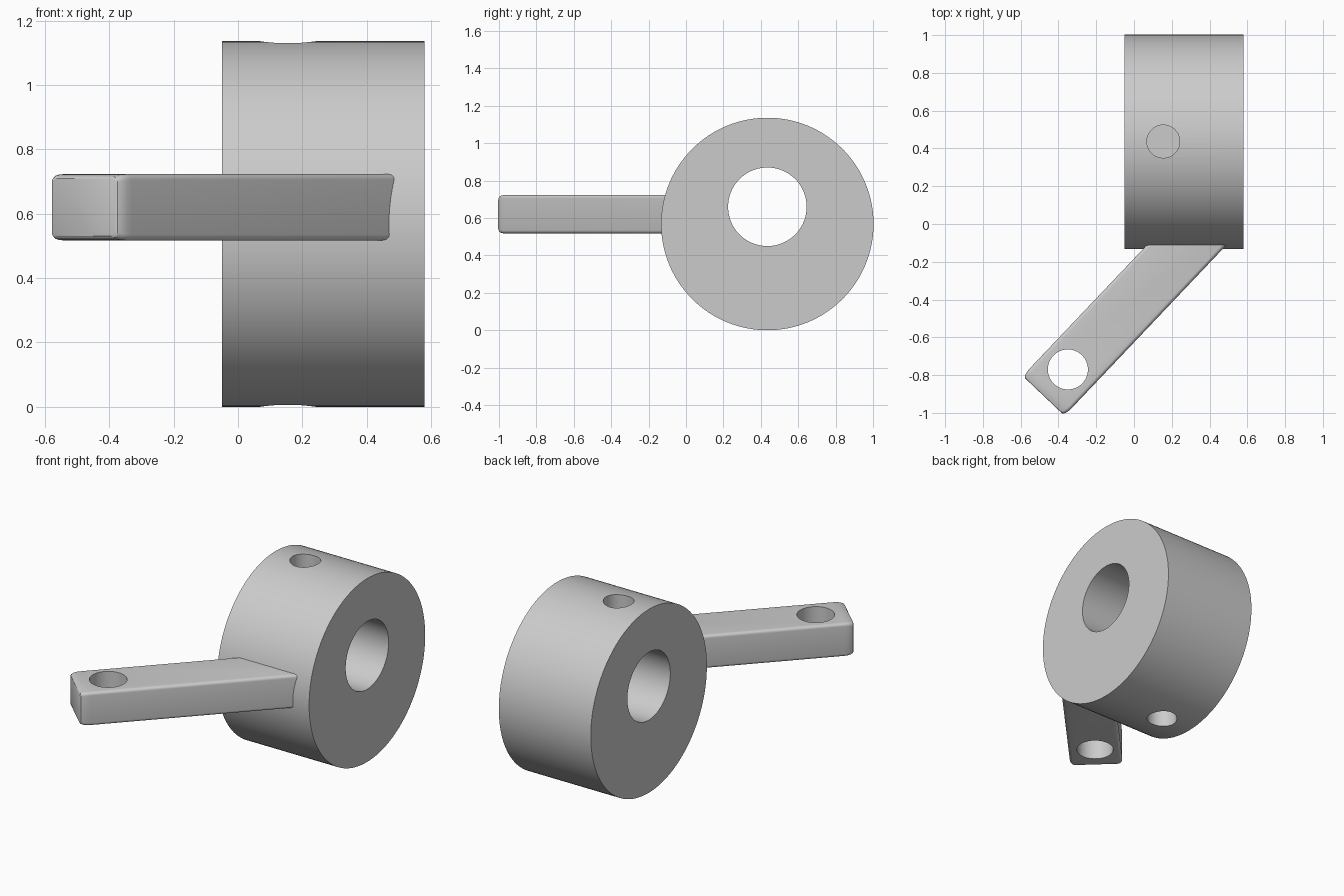
import bpy, bmesh
from math import pi, cos, sin
from mathutils import Vector

cube = bpy.data.objects.get("Cube")
if cube:
    bpy.data.objects.remove(cube, do_unlink=True)

steel = bpy.data.materials.new("plain grey")
steel.use_nodes = True
steel.diffuse_color = (0.6, 0.6, 0.6, 1)
steel.node_tree.nodes["Principled BSDF"].inputs["Base Color"].default_value = (0.6, 0.6, 0.6, 1)


def cylinder(name, center, radius, depth, along_x=False, sides=64):
    bpy.ops.mesh.primitive_cylinder_add(vertices=sides, radius=radius, depth=depth, location=center,
                                        rotation=(0, pi / 2 if along_x else 0, 0))
    obj = bpy.context.object
    obj.name = name
    return obj


def drill(obj, cutters):
    """Cut every cutter out of the part, then drop the cutters."""
    for c in cutters:
        c.hide_render = True
        mod = obj.modifiers.new("hole", 'BOOLEAN')
        mod.operation = 'DIFFERENCE'
        mod.solver = 'EXACT'
        mod.object = c
    bpy.context.view_layer.update()
    graph = bpy.context.evaluated_depsgraph_get()
    mesh = bpy.data.meshes.new_from_object(obj.evaluated_get(graph))
    obj.modifiers.clear()
    obj.data = mesh
    for c in cutters:
        bpy.data.objects.remove(c, do_unlink=True)


def finish(obj):
    obj.data.materials.clear()
    obj.data.materials.append(steel)
    bpy.ops.object.select_all(action='DESELECT')
    obj.select_set(True)
    bpy.context.view_layer.objects.active = obj
    bpy.ops.object.shade_smooth_by_angle(angle=0.5)


# Round hub with an off-centre bore and pin holes above and below
hub = cylinder("hub", (0.265, 0.435, 0.568), 0.568, 0.63, True, 128)
drill(hub, [
    cylinder("bore_cutter", (0.265, 0.435, 0.66), 0.21, 1, True, 96),
    cylinder("upper_pin_cutter", (0.155, 0.437, 1.04), 0.087, 0.32),
    cylinder("lower_pin_cutter", (0.155, 0.437, 0.14), 0.087, 0.6),
])
finish(hub)

# Slanted arm: rounded rectangles lofted from the tip to the hub
along = Vector((0.688, 0.725, 0))
across = Vector((0.725, -0.688, 0))
MID, HEIGHT, ROOT_Y = 0.279, 0.62, -0.08


def rounded_rectangle(half_w, half_h, r, steps=5):
    points = []
    for k, (sx, sz) in enumerate([(1, 1), (-1, 1), (-1, -1), (1, -1)]):
        for i in range(steps + 1):
            a = (k + i / steps) * pi / 2
            points.append((sx * (half_w - r) + r * cos(a), sz * (half_h - r) + r * sin(a)))
    return points


bm = bmesh.new()
rings = []
# Rounded tip, then the full section, then the root lying inside the hub
for t in (0, 0.25, 0.5, 0.75, 1, None):
    inset = 0 if t is None else 1 - sin(t * pi / 2)
    ring = []
    for w, h in rounded_rectangle(0.153 - 0.019 * inset, 0.103 - 0.013 * inset, 0.018):
        n = MID + w
        if t is None:
            d = (ROOT_Y - across.y * n) / along.y
        else:
            d = -0.935 - 0.055 * cos(t * pi / 2)
        ring.append(bm.verts.new(along * d + across * n + Vector((0, 0, HEIGHT + h))))
    rings.append(ring)
for a, b in zip(rings, rings[1:]):
    for i in range(len(a)):
        j = (i + 1) % len(a)
        bm.faces.new((a[i], a[j], b[j], b[i]))
bm.faces.new(rings[0])
bm.faces.new(rings[-1])
bmesh.ops.recalc_face_normals(bm, faces=bm.faces)
mesh = bpy.data.meshes.new("arm")
bm.to_mesh(mesh)
bm.free()
arm = bpy.data.objects.new("arm", mesh)
bpy.context.collection.objects.link(arm)
drill(arm, [cylinder("eye_cutter", (-0.35, -0.77, HEIGHT), 0.106, 0.6)])
finish(arm)
